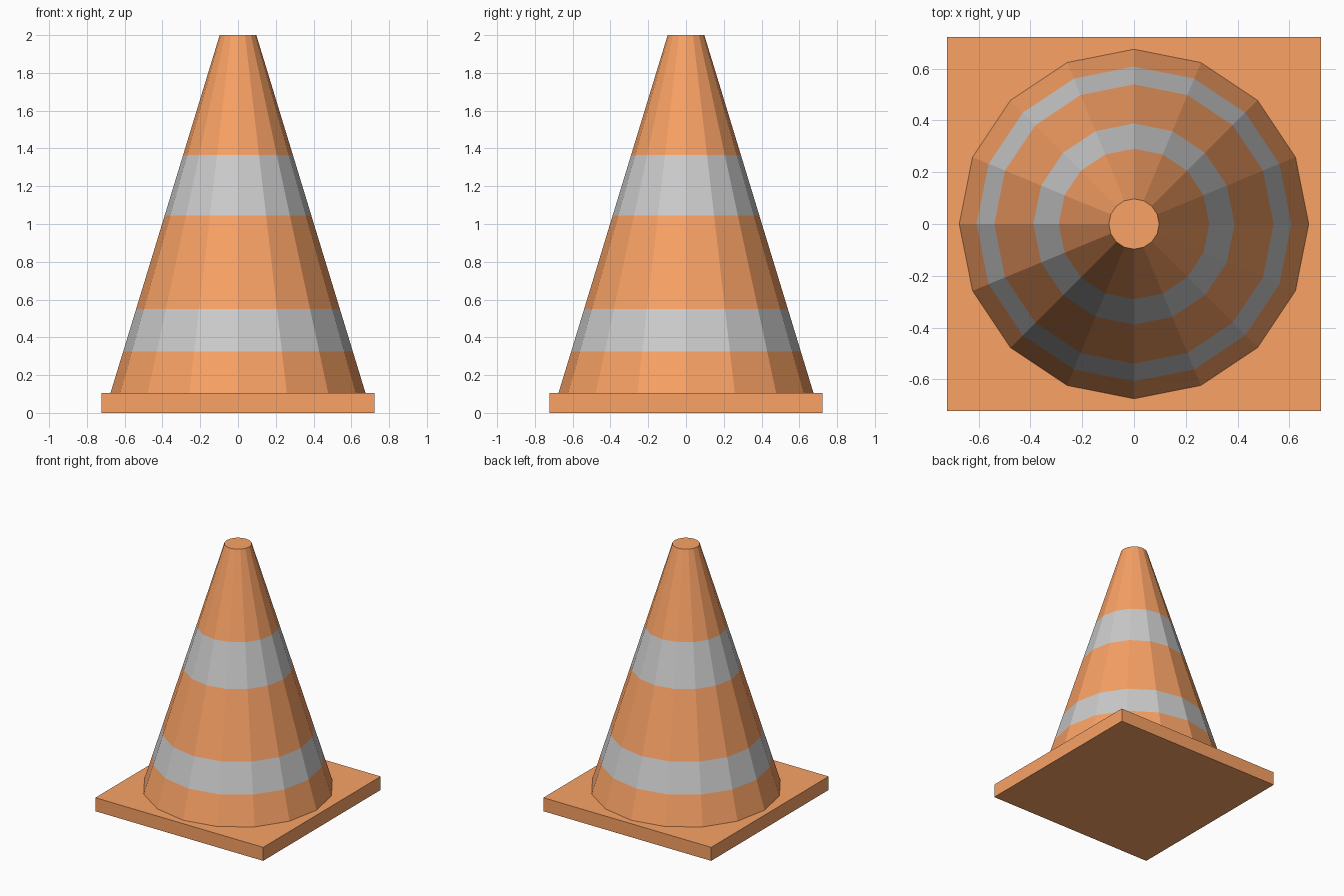
import bpy, bmesh
from math import cos, sin, pi

if "Cube" in bpy.data.objects:
    bpy.data.objects.remove(bpy.data.objects["Cube"])

SIDES = 16


def material(name, rgb):
    m = bpy.data.materials.new(name)
    m.diffuse_color = (*rgb, 1)
    m.use_nodes = True
    m.node_tree.nodes["Principled BSDF"].inputs["Base Color"].default_value = m.diffuse_color
    return m


orange = material("orange", (0.95, 0.36, 0.13))
white = material("reflective_grey", (0.8, 0.8, 0.8))


def add_object(name, bm, mats):
    bmesh.ops.recalc_face_normals(bm, faces=bm.faces)
    me = bpy.data.meshes.new(name)
    bm.to_mesh(me)
    bm.free()
    for m in mats:
        me.materials.append(m)
    ob = bpy.data.objects.new(name, me)
    bpy.context.collection.objects.link(ob)


# Square base plate
bm = bmesh.new()
bmesh.ops.create_cube(bm, size=1)
for v in bm.verts:
    v.co = (v.co.x * 1.444, v.co.y * 1.444, (v.co.z + 0.5) * 0.105)
add_object("base_plate", bm, [orange])

# Tapered body: rings at each colour change, alternating orange and grey
Z0, Z1, R0, R1 = 0.105, 2.0, 0.675, 0.097
bm = bmesh.new()
rings = []
for z in (Z0, 0.325, 0.55, 1.045, 1.365, Z1):
    r = R0 + (R1 - R0) * (z - Z0) / (Z1 - Z0)
    rings.append([bm.verts.new((r * cos(2 * pi * i / SIDES), r * sin(2 * pi * i / SIDES), z))
                  for i in range(SIDES)])
for band, (a, b) in enumerate(zip(rings, rings[1:])):
    for i in range(SIDES):
        j = (i + 1) % SIDES
        bm.faces.new((a[i], a[j], b[j], b[i])).material_index = band % 2
bm.faces.new(rings[-1])
bm.faces.new(rings[0])
add_object("cone_body", bm, [orange, white])
